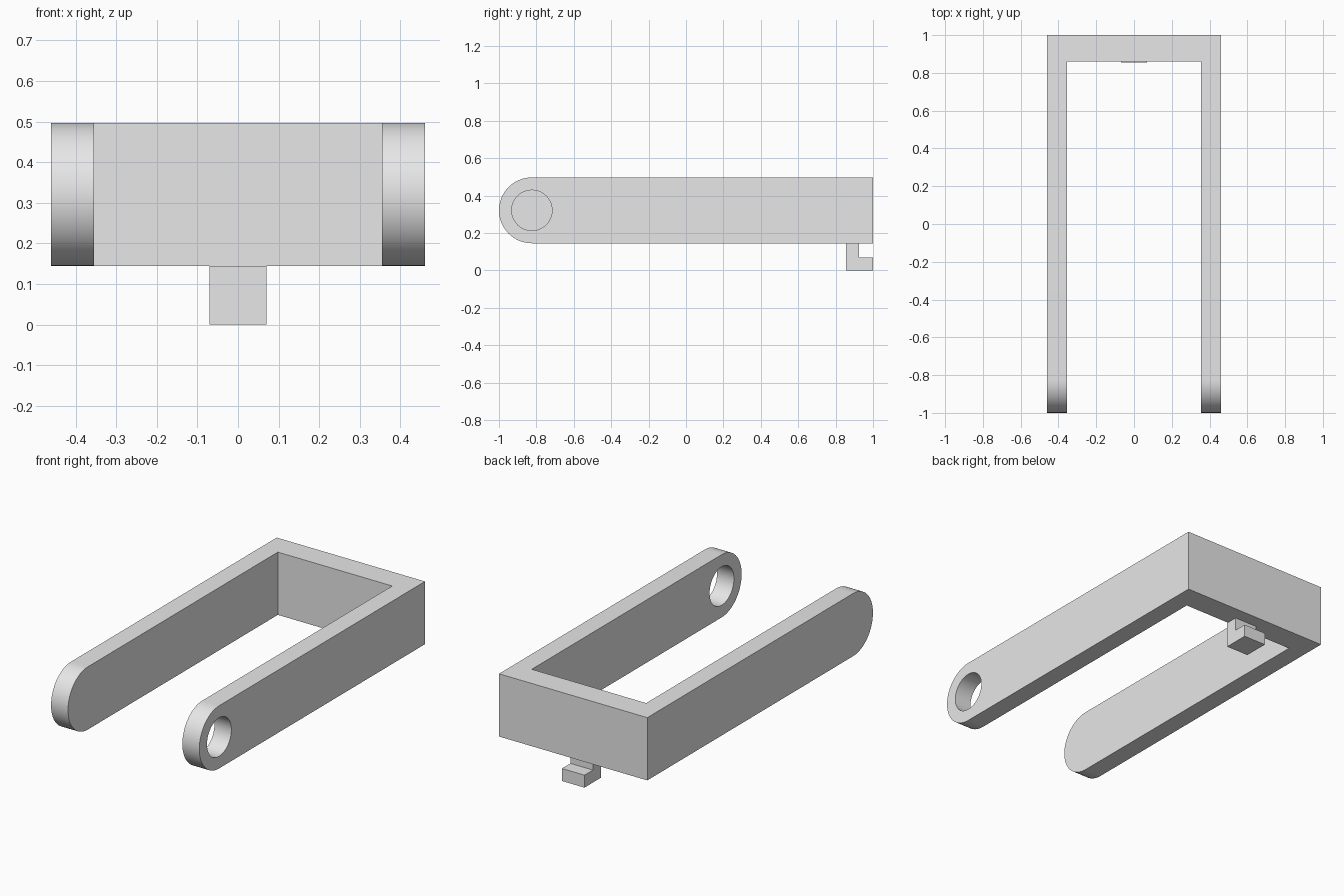
import bpy
import bmesh
from math import cos, sin, pi, radians
from mathutils import Vector

default_cube = bpy.data.objects.get("Cube")
if default_cube:
    bpy.data.objects.remove(default_cube, do_unlink=True)

# Main dimensions
HALF_WIDTH, INNER = 0.46, 0.355
BOTTOM, TOP = 0.145, 0.497
RADIUS = (TOP - BOTTOM) / 2
MID_Z = (TOP + BOTTOM) / 2
PIVOT_Y = RADIUS - 1
WALL_Y = 0.86
HOLE_RADIUS = 0.108

grey = bpy.data.materials.new("light grey")
grey.use_nodes = True
colour = (0.8, 0.8, 0.8, 1)
grey.diffuse_color = colour
grey.node_tree.nodes["Principled BSDF"].inputs["Base Color"].default_value = colour


def prism(name, points, direction):
    """Extrude a flat outline along a direction."""
    bm = bmesh.new()
    face = bm.faces.new([bm.verts.new(p) for p in points])
    result = bmesh.ops.extrude_face_region(bm, geom=[face])
    moved = [v for v in result["geom"] if isinstance(v, bmesh.types.BMVert)]
    bmesh.ops.translate(bm, verts=moved, vec=Vector(direction))
    bmesh.ops.recalc_face_normals(bm, faces=bm.faces)
    mesh = bpy.data.meshes.new(name)
    bm.to_mesh(mesh)
    bm.free()
    mesh.materials.append(grey)
    obj = bpy.data.objects.new(name, mesh)
    bpy.context.collection.objects.link(obj)
    return obj


def arc(x, radius, start, end, steps):
    """Points of an arc around the pivot, in the side plane."""
    angles = [start + (end - start) * i / steps for i in range(steps + 1)]
    return [(x, PIVOT_Y + radius * cos(a), MID_Z + radius * sin(a)) for a in angles]


def activate(obj):
    bpy.ops.object.select_all(action="DESELECT")
    obj.select_set(True)
    bpy.context.view_layer.objects.active = obj


def cut(target, cutter, operation):
    cutter.hide_render = True
    mod = target.modifiers.new("cut", "BOOLEAN")
    mod.operation = operation
    mod.solver = "EXACT"
    mod.object = cutter
    activate(target)
    bpy.ops.object.modifier_apply(modifier=mod.name)
    bpy.data.objects.remove(cutter, do_unlink=True)


# Fork: U-shaped plan, taller and longer than needed, trimmed by the side profile
half = [(HALF_WIDTH, 1), (HALF_WIDTH, -1.1), (INNER, -1.1), (INNER, WALL_Y)]
plan = half + [(-x, y) for x, y in reversed(half)]
fork = prism("fork_frame", [(x, y, 0) for x, y in plan], (0, 0, 1))

# Side profile with rounded front ends
side = arc(-1, RADIUS, pi / 2, 3 * pi / 2, 32) + [(-1, 1.1, BOTTOM), (-1, 1.1, TOP)]
cut(fork, prism("side_cutter", side, (2, 0, 0)), "INTERSECT")

# Pivot hole, through the left arm only
hole = arc(0.2, HOLE_RADIUS, 0, 2 * pi, 48)[:-1]
cut(fork, prism("hole_cutter", hole, (0.5, 0, 0)), "DIFFERENCE")

# Hook under the rear crossbar
hook_outline = [(0.855, 0), (1, 0), (1, 0.07), (0.925, 0.07), (0.925, BOTTOM), (0.855, BOTTOM)]
prism("rear_hook", [(-0.07, y, z) for y, z in hook_outline], (0.14, 0, 0))

activate(fork)
bpy.ops.object.shade_smooth_by_angle(angle=radians(30))
